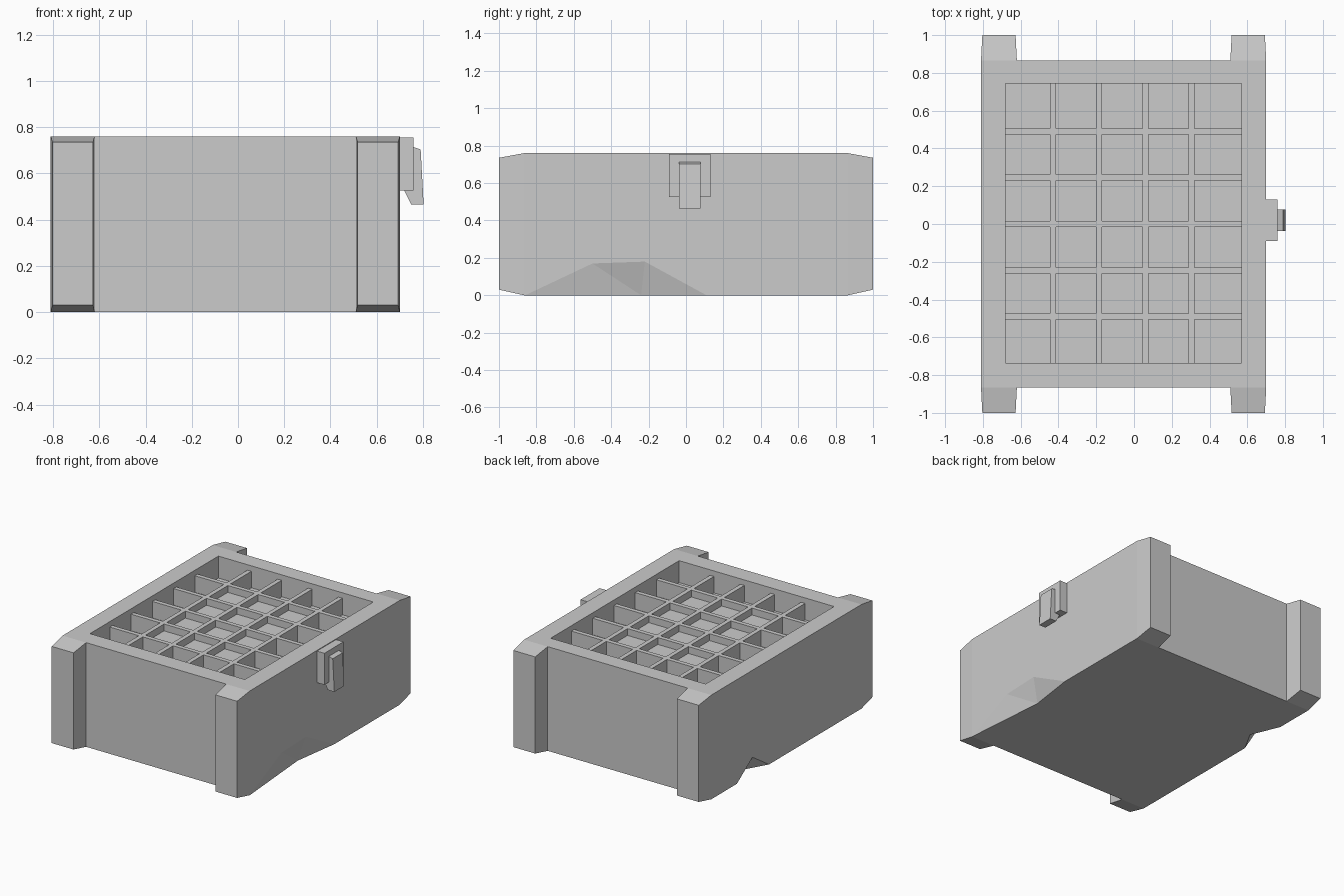
import bpy
import bmesh

cube = bpy.data.objects.get("Cube")
if cube:
    bpy.data.objects.remove(cube, do_unlink=True)

# Single grey material
GREY = (0.6, 0.6, 0.6, 1)
grey = bpy.data.materials.new("plain grey")
grey.use_nodes = True
grey.diffuse_color = GREY
grey.node_tree.nodes["Principled BSDF"].inputs["Base Color"].default_value = GREY


def hull(name, points):
    """Convex solid around a handful of points."""
    bm = bmesh.new()
    for p in points:
        bm.verts.new(p)
    bmesh.ops.convex_hull(bm, input=bm.verts[:])
    bmesh.ops.dissolve_limit(bm, angle_limit=0.01, verts=bm.verts[:], edges=bm.edges[:])
    bmesh.ops.recalc_face_normals(bm, faces=bm.faces[:])
    mesh = bpy.data.meshes.new(name)
    bm.to_mesh(mesh)
    bm.free()
    mesh.materials.append(grey)
    obj = bpy.data.objects.new(name, mesh)
    bpy.context.collection.objects.link(obj)
    return obj


def box(name, xs, ys, zs):
    return hull(name, [(x, y, z) for x in xs for y in ys for z in zs])


def cut(target, cutter):
    """Subtract the cutter and discard it."""
    mod = target.modifiers.new("cut", "BOOLEAN")
    mod.operation = "DIFFERENCE"
    mod.solver = "EXACT"
    mod.object = cutter
    bpy.context.view_layer.objects.active = target
    bpy.ops.object.modifier_apply(modifier=mod.name)
    bpy.data.objects.remove(cutter, do_unlink=True)


LEFT, RIGHT, SIDE, TOP = 0.70, -0.81, 0.865, 0.76
TRAY_X, TRAY_Y = (-0.68, 0.57), (-0.735, 0.745)
FLOOR, INNER_FLOOR, GRID_TOP = 0.60, 0.67, 0.72

# Crate body with open tray
body = box("crate_body", (RIGHT, LEFT), (-SIDE, SIDE), (0, TOP))
cut(body, box("tray_cutter", TRAY_X, TRAY_Y, (FLOOR, 1)))

# Chipped lower edges on both sides
cut(body, hull("left_chip", [
    (LEFT, -0.86, 0), (LEFT, -0.5, 0.17), (LEFT, -0.22, 0.18),
    (LEFT, 0.11, 0), (0.65, -0.24, 0), (0.85, -0.35, -0.1)]))
cut(body, hull("right_chip", [
    (RIGHT, 0.57, 0), (RIGHT, 0.39, 0.125), (RIGHT, 0.2, 0),
    (-0.72, 0.36, 0), (-0.96, 0.38, -0.1)]))

# Tapered corner posts
for end, ysign in (("front", -1), ("back", 1)):
    for side, x0, x1 in (("right", RIGHT, -0.62), ("left", 0.51, LEFT)):
        root = [(x, ysign * SIDE, z) for x in (x0, x1) for z in (0, TOP)]
        tip = [(x, ysign, z) for x in (x0 + 0.007, x1 - 0.007) for z in (0.03, 0.735)]
        hull(f"{end}_{side}_post", root + tip)

# Tray dividers and raised middle floor
xs = [-0.43 + 0.245 * i for i in range(4)]
ys = [-0.49 + 0.245 * i for i in range(5)]
box("raised_floor", (xs[0], xs[-1]), (ys[0], ys[-1]), (FLOOR - 0.02, INNER_FLOOR))
for i, x in enumerate(xs):
    box(f"long_divider_{i + 1}", (x - 0.016, x + 0.016), TRAY_Y, (FLOOR - 0.02, GRID_TOP))
for i, y in enumerate(ys):
    box(f"cross_divider_{i + 1}", TRAY_X, (y - 0.016, y + 0.016), (FLOOR - 0.02, GRID_TOP))

# Side latch: backing plate and slanted lever
box("latch_plate", (LEFT - 0.01, 0.76), (-0.09, 0.13), (0.525, 0.755))
lever = [(0.72, 0.525), (0.75, 0.465), (0.803, 0.465), (0.79, 0.703), (0.755, 0.715)]
hull("latch_lever", [(x, y, z) for x, z in lever for y in (-0.037, 0.077)])
